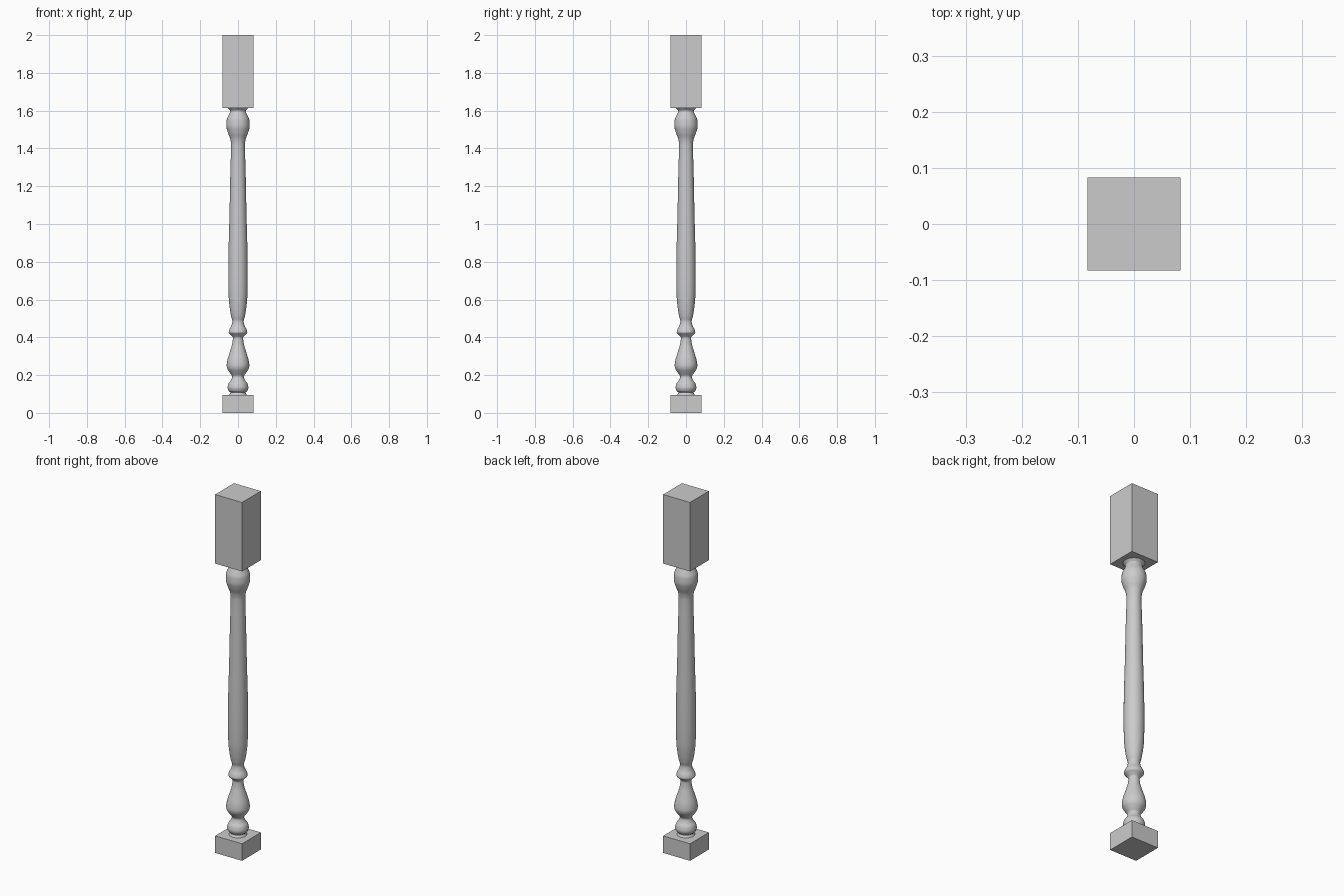
import bpy, bmesh, math

if "Cube" in bpy.data.objects:
    bpy.data.objects.remove(bpy.data.objects["Cube"])

HALF = 0.083      # half width of the square blocks
SIDES = 48        # segments around the turned shaft
STEPS = 5         # subdivisions between profile points


def block(name, z0, z1):
    bpy.ops.mesh.primitive_cube_add(size=1, location=(0, 0, (z0 + z1) / 2))
    ob = bpy.context.object
    ob.name = name
    ob.scale = (2 * HALF, 2 * HALF, z1 - z0)
    bpy.ops.object.transform_apply(location=False, rotation=False, scale=True)
    return ob


def smooth_profile(points):
    """Monotone cubic curve r(z) through the points, without overshoot."""
    n = len(points)
    d = [(points[i + 1][1] - points[i][1]) / (points[i + 1][0] - points[i][0])
         for i in range(n - 1)]
    m = [d[0]] + [2 * a * b / (a + b) if a * b > 0 else 0
                  for a, b in zip(d, d[1:])] + [d[-1]]
    out = []
    for i in range(n - 1):
        (z0, r0), (z1, r1) = points[i], points[i + 1]
        h = z1 - z0
        for s in range(STEPS):
            t = s / STEPS
            r = ((2*t**3 - 3*t**2 + 1) * r0 + (t**3 - 2*t**2 + t) * h * m[i]
                 + (3*t**2 - 2*t**3) * r1 + (t**3 - t**2) * h * m[i + 1])
            out.append((z0 + t * h, r))
    return out + [points[-1]]


def lathe(name, profile):
    bm = bmesh.new()
    rings = [[bm.verts.new((r * math.cos(2 * math.pi * k / SIDES),
                            r * math.sin(2 * math.pi * k / SIDES), z))
              for k in range(SIDES)] for z, r in profile]
    for a, b in zip(rings, rings[1:]):
        for k in range(SIDES):
            j = (k + 1) % SIDES
            bm.faces.new((a[k], a[j], b[j], b[k]))
    bm.faces.new(rings[0][::-1])
    bm.faces.new(rings[-1])
    me = bpy.data.meshes.new(name)
    bm.to_mesh(me)
    bm.free()
    ob = bpy.data.objects.new(name, me)
    bpy.context.collection.objects.link(ob)
    bpy.ops.object.select_all(action='DESELECT')
    bpy.context.view_layer.objects.active = ob
    ob.select_set(True)
    bpy.ops.object.shade_smooth_by_angle(angle=math.radians(40))
    return ob


# Square blocks at the foot and head
block("base_block", 0, 0.095)
block("top_block", 1.615, 2.0)

# Turned shaft: (height, radius)
shaft = [
    (0.095, 0.046), (0.108, 0.040), (0.116, 0.049), (0.134, 0.055),
    (0.155, 0.050), (0.172, 0.038), (0.192, 0.031),                # foot bead
    (0.215, 0.045), (0.235, 0.057), (0.25, 0.060), (0.275, 0.057),
    (0.33, 0.041), (0.37, 0.030), (0.398, 0.027),                  # vase
    (0.412, 0.037), (0.427, 0.049), (0.44, 0.046), (0.465, 0.034),
    (0.485, 0.030),                                                # ring
    (0.51, 0.036), (0.55, 0.043), (0.61, 0.049), (0.72, 0.051),
    (0.85, 0.050), (1.05, 0.045), (1.25, 0.041), (1.42, 0.037),    # long taper
    (1.45, 0.041), (1.485, 0.054), (1.52, 0.062), (1.55, 0.060),
    (1.58, 0.048), (1.597, 0.041), (1.615, 0.054),                 # head bulb
]
lathe("turned_shaft", smooth_profile(shaft))
